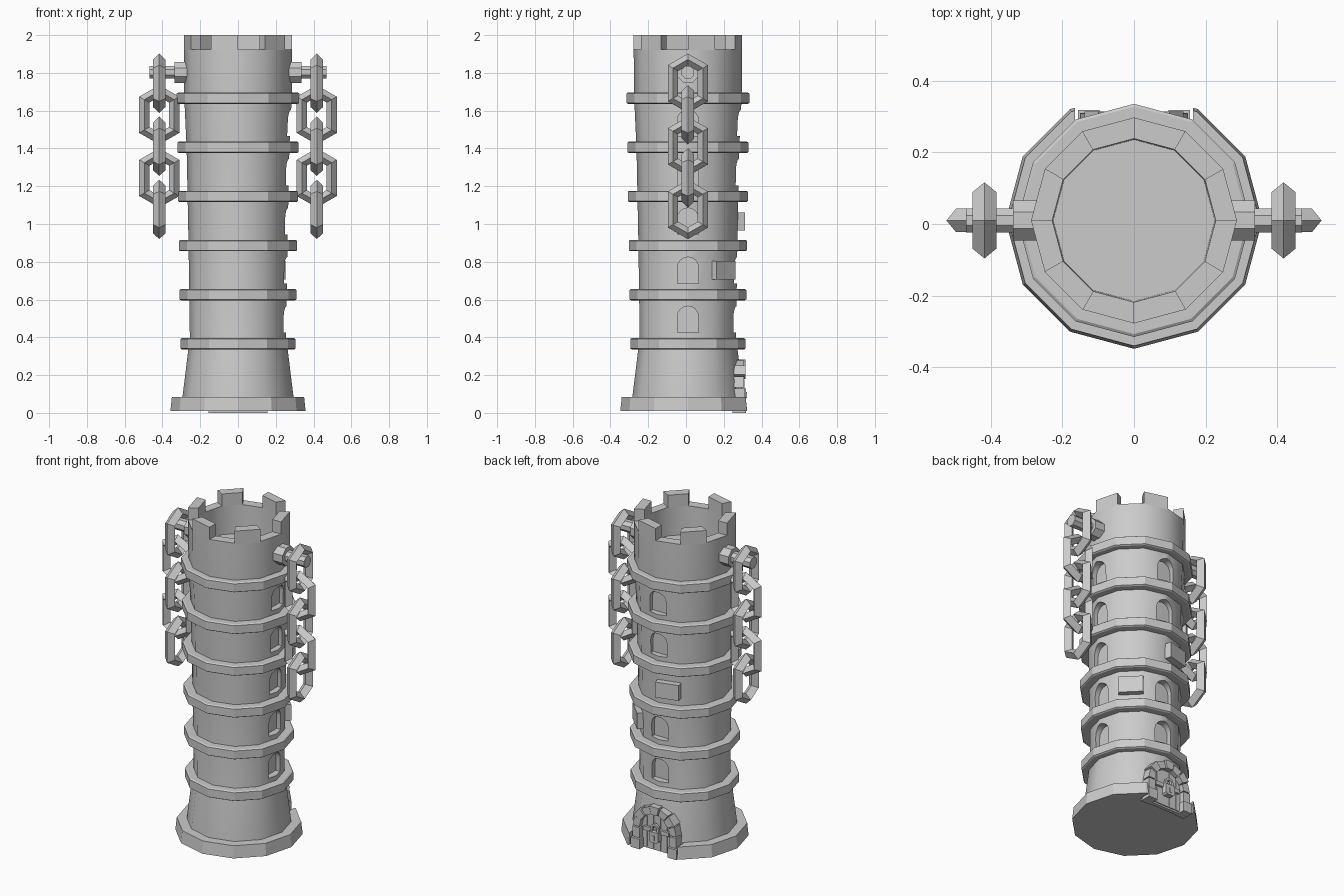
import bpy, bmesh
from math import sin, cos, pi, radians
from mathutils import Matrix, Vector

if "Cube" in bpy.data.objects:
    bpy.data.objects.remove(bpy.data.objects["Cube"])

CY = 0.01          # tower axis in y
SIDES = 12


def finish(name, bm, smooth=False):
    bmesh.ops.recalc_face_normals(bm, faces=bm.faces[:])
    me = bpy.data.meshes.new(name)
    bm.to_mesh(me)
    bm.free()
    ob = bpy.data.objects.new(name, me)
    bpy.context.collection.objects.link(ob)
    if smooth:
        activate(ob)
        bpy.ops.object.shade_smooth_by_angle(angle=radians(33))
    return ob


def activate(ob):
    bpy.ops.object.select_all(action='DESELECT')
    ob.select_set(True)
    bpy.context.view_layer.objects.active = ob


def stack(name, loops, cap=True, closed=False, smooth=False):
    """Bridge a list of equal-length point loops."""
    bm = bmesh.new()
    vs = [[bm.verts.new(p) for p in loop] for loop in loops]
    n = len(vs[0])
    pairs = list(zip(vs, vs[1:])) + ([(vs[-1], vs[0])] if closed else [])
    for a, b in pairs:
        for i in range(n):
            j = (i + 1) % n
            bm.faces.new((a[i], a[j], b[j], b[i]))
    if cap and not closed:
        bm.faces.new(vs[0])
        bm.faces.new(vs[-1])
    return finish(name, bm, smooth)


def lathe(name, profile, closed=False, smooth=False):
    return stack(name, [[(r * cos(2 * pi * i / SIDES), CY + r * sin(2 * pi * i / SIDES), z)
                         for i in range(SIDES)] for r, z in profile],
                 closed=closed, smooth=smooth)


def prism(name, pts, az, w0, w1, z=0.0):
    """Extrude a (sideways, up) outline outward from the axis at angle az."""
    a = radians(az)
    out, side = Vector((cos(a), sin(a), 0)), Vector((-sin(a), cos(a), 0))
    base = Vector((0, CY, z))
    return stack(name, [[base + side * u + out * w + Vector((0, 0, v)) for u, v in pts]
                        for w in (w0, w1)])


def rect(w, z0, z1, u=0.0):
    return [(u - w, z0), (u + w, z0), (u + w, z1), (u - w, z1)]


def arch(w, h, steps=8):
    return [(-w, 0), (w, 0)] + [(w * cos(pi * i / steps), h - w + w * sin(pi * i / steps))
                                for i in range(steps + 1)]


def cut(ob, cutter):
    cutter.hide_render = True
    m = ob.modifiers.new("cut", 'BOOLEAN')
    m.operation, m.solver, m.object = 'DIFFERENCE', 'EXACT', cutter
    activate(ob)
    bpy.ops.object.modifier_apply(modifier=m.name)
    bpy.data.objects.remove(cutter, do_unlink=True)


# Tower shaft with flared foot and hollow top
shaft = lathe("tower_shaft", [(0.297, 0.03), (0.294, 0.085), (0.26, 0.36), (0.255, 0.4),
                              (0.262, 0.9), (0.272, 1.4), (0.285, 1.68), (0.287, 1.925),
                              (0.228, 1.925), (0.225, 1.75)])

# Arched windows on two sides of each storey
for level in range(5):
    z = 0.425 + 0.26 * level
    r = 0.257 + 0.006 * level
    for az in (0, 90):
        if az == 90 and level == 2:
            continue
        cut(shaft, prism("window_cutter", arch(0.056, 0.14), az, r - 0.045, 0.4, z))
# Doorway recess
cut(shaft, prism("door_cutter", arch(0.125, 0.265), 90, 0.25, 0.45, 0.0))
activate(shaft)
bpy.ops.object.shade_smooth_by_angle(angle=radians(33))

# Base slab, open in front of the door
base = lathe("base_slab", [(0.358, 0.01), (0.35, 0.085), (0.28, 0.09), (0.2, 0.01)][:2])
cut(base, prism("base_cutter", rect(0.165, -0.1, 0.3), 90, 0.25, 0.5))

# Storey rings
for i in range(6):
    z, r = 0.336 + 0.26 * i, 0.305 + 0.004 * i
    lathe(f"storey_ring_{i + 1}", [(r - 0.008, z), (r, z + 0.005), (r, z + 0.055),
                                   (r - 0.008, z + 0.06), (0.23, z + 0.06), (0.23, z)],
          closed=True)

# Battlements on every other side
for k in range(6):
    a0, a1 = radians(60 * k), radians(60 * k + 30)
    foot = [(r * cos(a), CY + r * sin(a)) for r, a in
            ((0.287, a0), (0.287, a1), (0.228, a1), (0.228, a0))]
    stack(f"battlement_{k + 1}", [[(x, y, z) for x, y in foot] for z in (1.92, 2.0)])

# Wall plaques
prism("upper_plaque", rect(0.07, 0.965, 1.06), 105, 0.23, 0.295)
prism("lower_plaque", rect(0.07, 0.705, 0.805), 45, 0.22, 0.285)

# Door leaf made of planks
for i in range(5):
    u = -0.092 + 0.046 * i
    top = 0.13 + (0.115 ** 2 - min(abs(u), 0.1) ** 2) ** 0.5
    prism(f"door_plank_{i + 1}", rect(0.0215, 0.01, top, u), 90, 0.24, 0.27)
prism("door_backing", arch(0.12, 0.255), 90, 0.24, 0.264)

# Door frame: stacked posts and wedge stones
for s in (-1, 1):
    for j, (z0, z1, w) in enumerate(((0.0, 0.062, 0.03), (0.066, 0.128, 0.024))):
        prism(f"door_post_stone_{j + 1}", rect(w, z0, z1, s * 0.126), 90, 0.235,
              0.308 - 0.008 * j)
for i in range(7):
    a0, a1 = pi * (i + 0.05) / 7, pi * (i + 0.95) / 7
    ro = 0.155 if i % 2 else 0.149
    pts = [(r * cos(a), 0.132 + r * sin(a)) for r, a in
           ((0.104, a0), (ro, a0), (ro, a1), (0.104, a1))]
    prism(f"door_arch_stone_{i + 1}", pts, 90, 0.23, 0.304 if i % 2 else 0.298)

# Lock bar, padlock and shackle
prism("lock_bar", rect(0.085, 0.115, 0.14), 90, 0.26, 0.284)
prism("padlock_body", [(-0.032, 0.075), (-0.022, 0.065), (0.022, 0.065), (0.032, 0.075),
                       (0.032, 0.13), (-0.032, 0.13)], 90, 0.275, 0.308)
prism("padlock_keyhole", rect(0.006, 0.08, 0.11), 90, 0.3, 0.312)
arc = [pi * i / 6 for i in range(7)]
shackle = [(0.028 * cos(a), 0.15 + 0.028 * sin(a)) for a in arc]
shackle = [(0.028, 0.125)] + shackle + [(-0.028, 0.125), (-0.015, 0.125)]
shackle += [(0.015 * cos(a), 0.15 + 0.015 * sin(a)) for a in reversed(arc)] + [(0.015, 0.125)]
prism("padlock_shackle", shackle, 90, 0.284, 0.3)


def link(name, x, z, flat_x):
    """Elongated six-cornered ring with a diamond section."""
    loops = []
    for cu, cv in ((0, 1), (1, 0.5), (1, -0.5), (0, -1), (-1, -0.5), (-1, 0.5)):
        def corner(d):
            if cu == 0:
                return 0, cv * (0.157 - 1.15 * d)
            return cu * (0.106 - d), cv * 2 * (0.096 - 0.577 * d)
        loop = []
        for d, t in ((0, 0), (0.027, 0.033), (0.054, 0), (0.027, -0.033)):
            u, v = corner(d)
            loop.append((x + u, CY + t, z + v) if flat_x else (x + t, CY + u, z + v))
        loops.append(loop)
    return stack(name, loops, closed=True)


# Wall bracket, pin and five-link chain on each side
for s, label in ((-1, "left"), (1, "right")):
    for part, r, x0, x1 in (("bracket", 0.06, 0.24, 0.337), ("pin", 0.036, 0.3, 0.468)):
        stack(f"{label}_chain_{part}",
              [[(s * x, CY + r * cos(pi * (i + 0.5) / 4), 1.803 + r * sin(pi * (i + 0.5) / 4))
                for i in range(8)] for x in (x0, x1)])
    for i in range(5):
        link(f"{label}_chain_link_{i + 1}", s * 0.417, 1.745 - 0.167 * i, i % 2 == 1)
